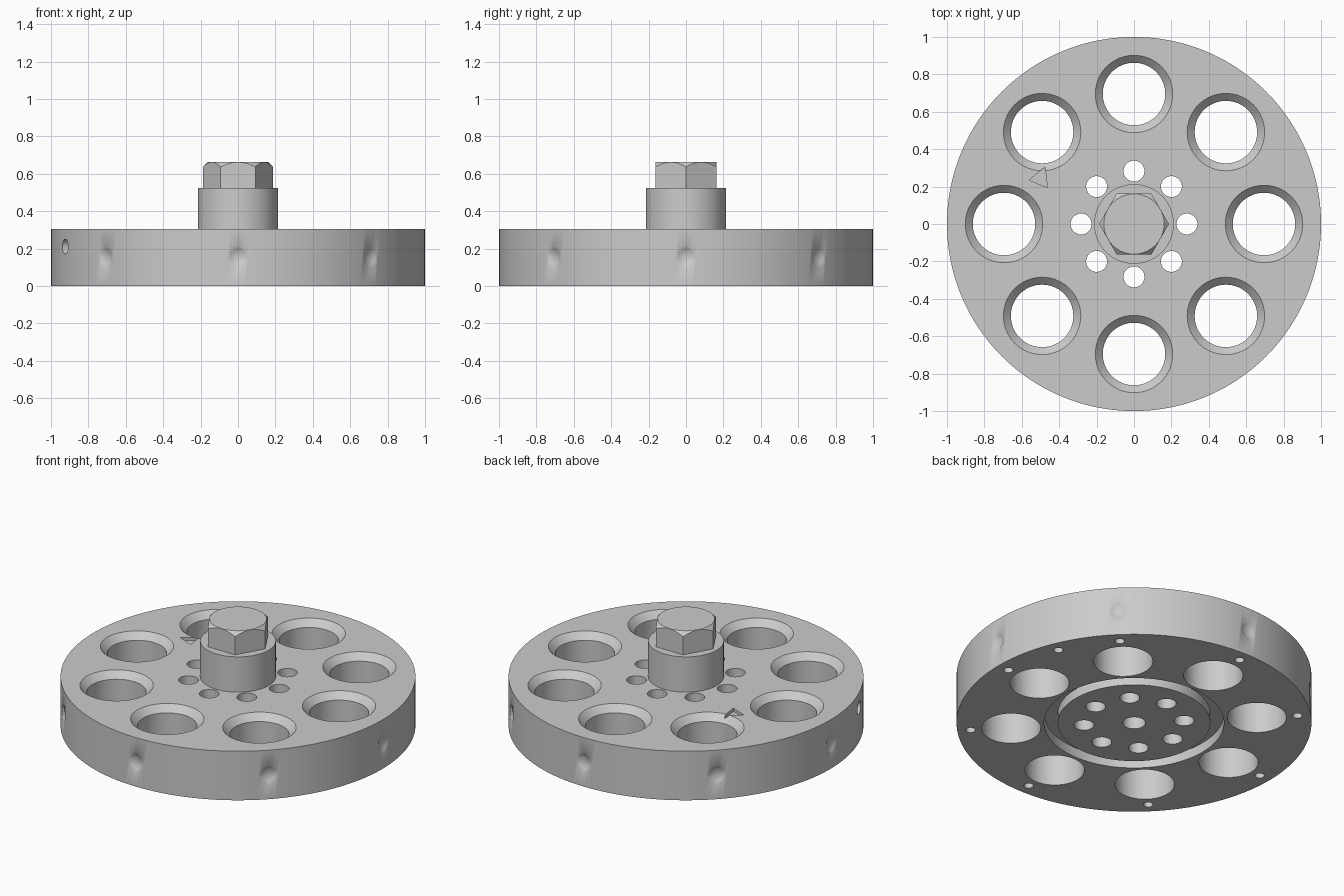
import bpy, bmesh
from math import pi, radians
from mathutils import Matrix, Vector

if "Cube" in bpy.data.objects:
    bpy.data.objects.remove(bpy.data.objects["Cube"])

grey = bpy.data.materials.new("machined_grey")
grey.use_nodes = True
grey.diffuse_color = (0.6, 0.6, 0.6, 1)
grey.node_tree.nodes["Principled BSDF"].inputs["Base Color"].default_value = (0.6, 0.6, 0.6, 1)

EIGHTHS = [i * pi / 4 for i in range(8)]


def lathe(bm, profile, steps, matrix=Matrix()):
    """Spin a closed (radius, z) profile about z and place it with matrix."""
    part = bmesh.new()
    verts = [part.verts.new((r, 0, z)) for r, z in profile]
    edges = [part.edges.new((a, b)) for a, b in zip(verts, verts[1:] + verts[:1])
             if a.co.x > 0 or b.co.x > 0]
    bmesh.ops.spin(part, geom=verts + edges, cent=(0, 0, 0), axis=(0, 0, 1),
                   angle=2 * pi, steps=steps)
    bmesh.ops.remove_doubles(part, verts=part.verts, dist=0.00001)
    bmesh.ops.recalc_face_normals(part, faces=part.faces)
    part.transform(matrix)
    mesh = bpy.data.meshes.new("temp")
    part.to_mesh(mesh)
    part.free()
    bm.from_mesh(mesh)
    bpy.data.meshes.remove(mesh)


def rod(r, z0, z1):
    return [(0, z0), (r, z0), (r, z1), (0, z1)]


def around(angle, radius, z=0):
    return Matrix.Rotation(angle, 4, 'Z') @ Matrix.Translation((radius, 0, z))


def make_object(name, bm):
    mesh = bpy.data.meshes.new(name)
    bm.to_mesh(mesh)
    bm.free()
    mesh.materials.append(grey)
    obj = bpy.data.objects.new(name, mesh)
    bpy.context.collection.objects.link(obj)
    return obj


def boolean(obj, other, operation):
    other.hide_render = True
    other.hide_viewport = True
    mod = obj.modifiers.new(operation.lower(), 'BOOLEAN')
    mod.operation, mod.object, mod.solver = operation, other, 'EXACT'


# Disc
bm = bmesh.new()
lathe(bm, rod(1, 0, 0.305), 160)
disc = make_object("disc", bm)

# Hole cutters: chamfered large holes, bolt holes, edge dimples, underside pin holes
bm = bmesh.new()
chamfered = [(0, -0.1), (0.167, -0.1), (0.167, 0.265), (0.207, 0.305), (0.207, 0.4), (0, 0.4)]
for a in EIGHTHS:
    lathe(bm, chamfered, 64, around(a, 0.695))
    lathe(bm, rod(0.056, -0.1, 0.4), 32, around(a, 0.283))
    lathe(bm, rod(0.027, -0.1, 0.08), 20, around(a, 0.924))
    bmesh.ops.create_uvsphere(bm, u_segments=48, v_segments=24, radius=0.1,
                              matrix=around(a, 1.085, 0.155))
lathe(bm, rod(0.027, -0.1, 0.08), 20, around(pi / 8, 0.924))
# Radial hole in the rim
lathe(bm, rod(0.04, -0.15, 0.15), 32,
      around(9 * pi / 8, 1, 0.21) @ Matrix.Rotation(pi / 2, 4, 'Y'))
# Underside ring groove and centre bore
lathe(bm, [(0.43, -0.1), (0.507, -0.1), (0.507, 0.06), (0.43, 0.06)], 128)
lathe(bm, rod(0.065, -0.1, 0.25), 32)
boolean(disc, make_object("hole_cutter", bm), 'DIFFERENCE')

# Engraved triangle pointer
bm = bmesh.new()
tri = [bm.verts.new((x, y, 0.285)) for x, y in ((-0.56, 0.235), (-0.463, 0.195), (-0.476, 0.305))]
face = bm.faces.new(tri)
top = bmesh.ops.extrude_face_region(bm, geom=[face])["geom"]
bmesh.ops.translate(bm, vec=Vector((0, 0, 0.1)),
                    verts=[v for v in top if isinstance(v, bmesh.types.BMVert)])
bmesh.ops.recalc_face_normals(bm, faces=bm.faces)
boolean(disc, make_object("pointer_cutter", bm), 'DIFFERENCE')

# Hub
bm = bmesh.new()
lathe(bm, rod(0.213, 0.3, 0.525), 96)
hub = make_object("hub", bm)

# Hexagonal head, corners trimmed by a cone
bm = bmesh.new()
lathe(bm, rod(0.187, 0.52, 0.663), 6)
head = make_object("hex_head", bm)
bm = bmesh.new()
lathe(bm, [(0, 0.4), (0.424, 0.4), (0.159, 0.665), (0, 0.665)], 96)
boolean(head, make_object("head_trimmer", bm), 'INTERSECT')

# Apply the cuts and smooth the curved walls
for obj in (disc, hub, head):
    bpy.ops.object.select_all(action='DESELECT')
    obj.select_set(True)
    bpy.context.view_layer.objects.active = obj
    for mod in list(obj.modifiers):
        bpy.ops.object.modifier_apply(modifier=mod.name)
    bpy.ops.object.shade_smooth_by_angle(angle=radians(35))
for name in ("hole_cutter", "pointer_cutter", "head_trimmer"):
    bpy.data.objects.remove(bpy.data.objects[name])
